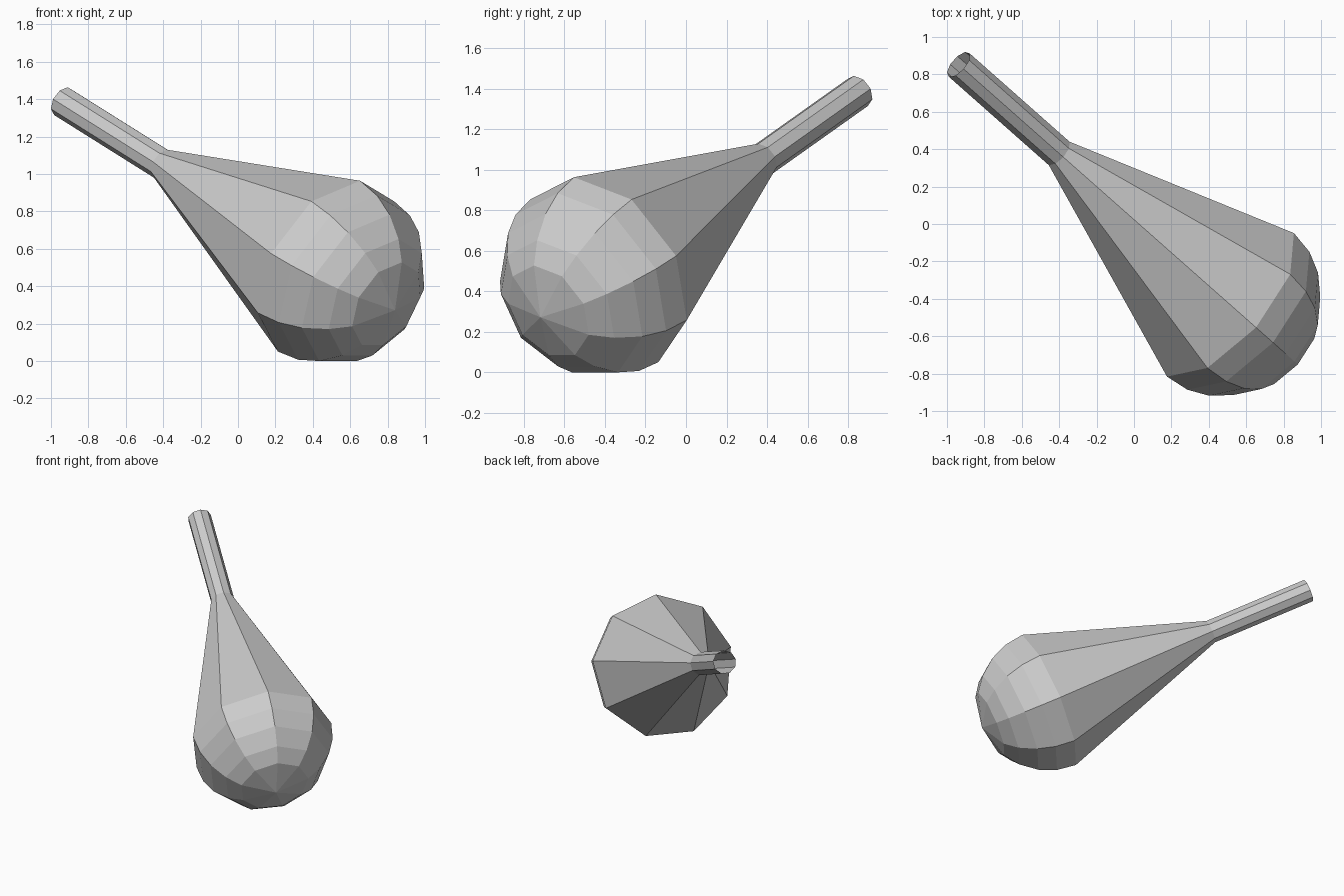
import bpy, bmesh
from math import sin, cos, radians, tau
from mathutils import Vector, Matrix

if "Cube" in bpy.data.objects:
    bpy.data.objects.remove(bpy.data.objects["Cube"])

SIDES = 9
R = 0.52          # bulb radius
TUBE = 0.085      # handle radius
centre = Vector((0.487, -0.407, 0.499))
tip = Vector((-0.938, 0.853, 1.393))

# Local frame: z runs from the handle end to the bulb pole
axis = (centre - tip).normalized()
side = Vector((-axis.y, axis.x, 0)).normalized()
up = side.cross(axis)
if up.z < 0:
    up = -up
length = (centre - tip).length

# Profile (radius, distance along axis): open tube, cone, domed bulb
profile = [(TUBE, -length), (TUBE, -1.315)]
profile += [(R * cos(radians(a)), R * sin(radians(a))) for a in (0, 16, 31, 47, 61)]

bm = bmesh.new()
rings = []
for r, d in profile:
    rings.append([bm.verts.new(centre + axis * d
                  + r * (cos(tau * i / SIDES) * up + sin(tau * i / SIDES) * side))
                  for i in range(SIDES)])
pole = bm.verts.new(centre + axis * R)
for i in range(SIDES):
    j = (i + 1) % SIDES
    for a, b in zip(rings, rings[1:]):
        bm.faces.new((a[i], a[j], b[j], b[i]))
    bm.faces.new((rings[-1][i], rings[-1][j], pole))
bmesh.ops.recalc_face_normals(bm, faces=bm.faces)

# Make sure the faces point outward
f = max(bm.faces, key=lambda f: f.calc_center_median().dot(axis))
if f.normal.dot(axis) < 0:
    bmesh.ops.reverse_faces(bm, faces=bm.faces)

# Rest exactly on the ground
low = min(v.co.z for v in bm.verts)
bmesh.ops.translate(bm, verts=bm.verts, vec=(0, 0, -low))

mesh = bpy.data.meshes.new("bulb_with_handle")
bm.to_mesh(mesh)
bm.free()
obj = bpy.data.objects.new("bulb_with_handle", mesh)
bpy.context.collection.objects.link(obj)
